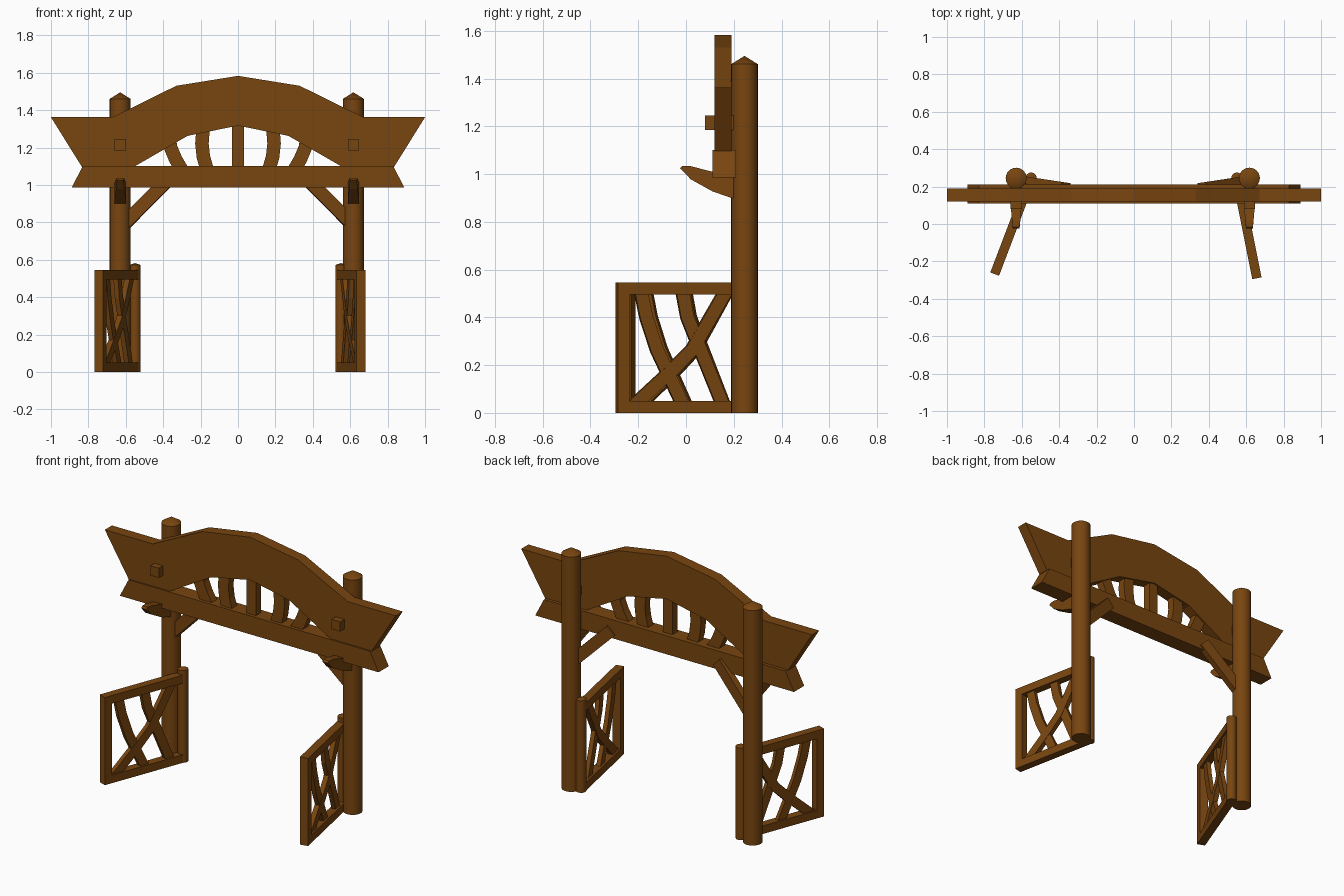
import bpy, bmesh
from math import hypot
from mathutils import Vector

cube = bpy.data.objects.get("Cube")
if cube:
    bpy.data.objects.remove(cube, do_unlink=True)

wood = bpy.data.materials.new("brown wood")
wood.use_nodes = True
COLOR = (0.19, 0.06, 0.005, 1)
wood.diffuse_color = COLOR
wood.node_tree.nodes["Principled BSDF"].inputs["Base Color"].default_value = COLOR


def finish(name, bm):
    bmesh.ops.recalc_face_normals(bm, faces=bm.faces)
    mesh = bpy.data.meshes.new(name)
    bm.to_mesh(mesh)
    bm.free()
    mesh.materials.append(wood)
    obj = bpy.data.objects.new(name, mesh)
    bpy.context.collection.objects.link(obj)
    return obj


def prism(name, outline, thick, origin=(0, 0), along=(1, 0)):
    """Upright board: outline in (distance along, height), thickness sideways."""
    d = Vector((along[0], along[1], 0)).normalized()
    side = Vector((-d.y, d.x, 0)) * thick / 2
    base = Vector((origin[0], origin[1], 0))
    bm = bmesh.new()
    rings = [[bm.verts.new(base + d * u + Vector((0, 0, z)) + side * k)
              for u, z in outline] for k in (-1, 1)]
    for ring in rings:
        bm.faces.new(ring)
    n = len(outline)
    for i in range(n):
        j = (i + 1) % n
        bm.faces.new((rings[0][i], rings[0][j], rings[1][j], rings[1][i]))
    return finish(name, bm)


def strip(path, width):
    """Outline of a constant-width strip following a path."""
    pts = [Vector(p) for p in path]
    left, right = [], []
    for i, p in enumerate(pts):
        t = (pts[min(i + 1, len(pts) - 1)] - pts[max(i - 1, 0)]).normalized()
        n = Vector((-t.y, t.x)) * width / 2
        left.append(tuple(p + n))
        right.append(tuple(p - n))
    return left + right[::-1]


def rect(u0, u1, z0, z1):
    return [(u0, z0), (u1, z0), (u1, z1), (u0, z1)]


def pole(name, x, y, radius, rim, tip):
    """Round pole with a shallow pointed cap."""
    bm = bmesh.new()
    n = 24
    ret = bmesh.ops.create_cone(bm, cap_ends=True, segments=n,
                                radius1=radius, radius2=radius, depth=rim)
    bmesh.ops.translate(bm, verts=ret["verts"], vec=(x, y, rim / 2))
    top = max(bm.faces, key=lambda f: f.calc_center_median().z)
    peak = bmesh.ops.poke(bm, faces=[top])["verts"][0]
    peak.co.z = tip
    obj = finish(name, bm)
    bpy.ops.object.select_all(action="DESELECT")
    obj.select_set(True)
    bpy.context.view_layer.objects.active = obj
    bpy.ops.object.shade_smooth_by_angle(angle=0.5)
    return obj


def mirrored(half):
    """Complete a symmetric outline whose half runs along +x."""
    return half + [(-x, z) for x, z in reversed(half) if x > 0]


# Arched header board: upper edge, flared end, lower edge
upper = [(0, 1.583), (0.33, 1.53), (0.67, 1.362), (1, 1.362)]
lower = [(0.835, 1.097), (0.556, 1.097), (0.27, 1.262), (0, 1.317)]
prism("arched_header", mirrored(upper + lower), 0.07, origin=(0, 0.155))

# Straight lintel with slanted ends
prism("lintel", [(-0.89, 0.985), (0.89, 0.985), (0.83, 1.1), (-0.83, 1.1)],
      0.1, origin=(0, 0.16))

# Slats between lintel and arch
prism("slat_middle", rect(-0.032, 0.032, 1.09, 1.33), 0.05, origin=(0, 0.155))
inner = [(0.165, 1.08), (0.185, 1.15), (0.193, 1.22), (0.186, 1.31)]
outer = [(0.295, 1.07), (0.335, 1.14), (0.36, 1.2), (0.368, 1.25)]
for s, side in ((1, "left"), (-1, "right")):
    for label, path in (("inner", inner), ("outer", outer)):
        prism(f"slat_{label}_{side}", strip([(s * x, z) for x, z in path], 0.072),
              0.05, origin=(0, 0.155))

# Lattice of a gate: distance from the hinge, height
LATTICE = {
    "outer_slat": [(0.445, 0.52), (0.42, 0.4), (0.375, 0.265), (0.26, 0.025)],
    "inner_slat": [(0.268, 0.52), (0.245, 0.4), (0.21, 0.315), (0.09, 0.025)],
    "diagonal": [(0.075, 0.52), (0.16, 0.375), (0.225, 0.265), (0.31, 0.18), (0.475, 0.03)],
}

for s, side, px, end in ((1, "left", 0.617, (0.657, -0.29)),
                         (-1, "right", -0.63, (-0.745, -0.268))):
    # Main post, peg and hooked bracket
    pole(f"post_{side}", px, 0.245, 0.056, 1.46, 1.495)
    prism(f"peg_{side}", rect(-0.03, 0.03, 1.185, 1.245), 0.13, origin=(px, 0.145))
    hook = prism(f"hook_{side}",
                 [(0.24, 0.9), (0.19, 0.9), (0.11, 0.928), (0.02, 0.978), (-0.025, 1.025),
                  (-0.015, 1.035), (0.02, 1.033), (0.11, 1.01), (0.24, 1.0)],
                 0.06, origin=(px, 0), along=(0, 1))
    for v in hook.data.vertices:
        if v.co.y < 0.05:
            v.co.x = px + (v.co.x - px) * (0.75 if v.co.y > 0 else 0.6)

    # Diagonal brace under the lintel
    prism(f"brace_{side}", strip([(0, 0.779), (0.257, 1.034)], 0.07), 0.04,
          origin=(s * 0.62, 0.24), along=(-s, -0.15))

    # Open gate with hinge pole
    hinge = (s * 0.55, 0.245)
    along = (end[0] - hinge[0], end[1] - hinge[1])
    length = hypot(*along)
    pole(f"hinge_pole_{side}", *hinge, 0.03, 0.572, 0.582)
    frame = {"bottom_rail": rect(0, length - 0.05, 0, 0.05),
             "top_rail": rect(0, length - 0.05, 0.495, 0.545),
             "stile": rect(length - 0.05, length, 0, 0.545)}
    for part, outline in frame.items():
        prism(f"gate_{part}_{side}", outline, 0.05, hinge, along)
    for part, path in LATTICE.items():
        prism(f"gate_{part}_{side}", strip(path, 0.055),
              0.03 if part == "diagonal" else 0.026, hinge, along)
